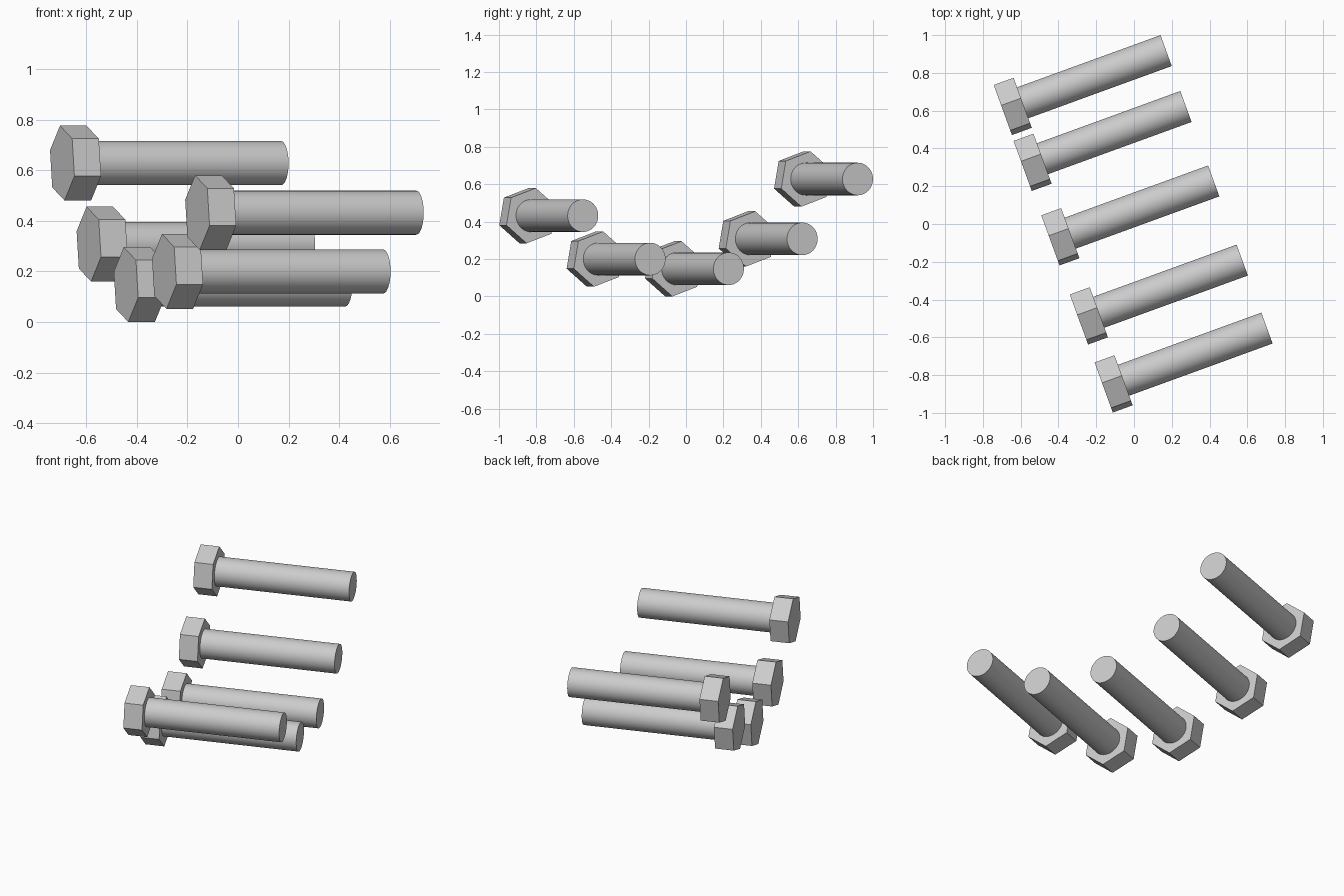
import bpy, bmesh
from math import sin, cos, radians, tau
from mathutils import Matrix, Vector

cube = bpy.data.objects.get("Cube")
if cube:
    bpy.data.objects.remove(cube, do_unlink=True)

# Plain grey metal
metal = bpy.data.materials.new("grey metal")
metal.use_nodes = True
colour = (0.6, 0.6, 0.6, 1)
metal.diffuse_color = colour
metal.node_tree.nodes["Principled BSDF"].inputs["Base Color"].default_value = colour

LENGTH, HEAD = 0.92, 0.112
HEX_RADIUS, SHAFT_RADIUS = 0.15, 0.087
TURN = Matrix.Rotation(radians(20), 4, "Z")


def prism(name, sides, radius, start, end, roll, tip):
    """Regular prism along local x, measured back from the bolt tip."""
    bm = bmesh.new()
    ring = [bm.verts.new((start, radius * sin(roll + tau * i / sides),
                          radius * cos(roll + tau * i / sides)))
            for i in range(sides)]
    cap = bm.faces.new(ring)
    grown = bmesh.ops.extrude_face_region(bm, geom=[cap], use_keep_orig=True)
    moved = [g for g in grown["geom"] if isinstance(g, bmesh.types.BMVert)]
    bmesh.ops.translate(bm, verts=moved, vec=(end - start, 0, 0))
    bmesh.ops.recalc_face_normals(bm, faces=bm.faces)
    mesh = bpy.data.meshes.new(name)
    bm.to_mesh(mesh)
    bm.free()
    mesh.materials.append(metal)
    obj = bpy.data.objects.new(name, mesh)
    obj.matrix_world = Matrix.Translation(Vector(tip)) @ TURN
    bpy.context.collection.objects.link(obj)
    return obj


# Centre of each shaft tip, from back to front
tips = [(0.17, 0.918, 0.628), (0.275, 0.622, 0.308), (0.422, 0.228, 0.148),
        (0.573, -0.191, 0.2), (0.704, -0.551, 0.432)]

bpy.ops.object.select_all(action="DESELECT")
for n, tip in enumerate(tips, 1):
    # Hexagonal head
    prism(f"bolt_head_{n}", 6, HEX_RADIUS, -LENGTH, HEAD - LENGTH, radians(10), tip)
    # Round shaft
    shaft = prism(f"bolt_shaft_{n}", 48, SHAFT_RADIUS, HEAD - LENGTH, 0, 0, tip)
    shaft.select_set(True)
    bpy.context.view_layer.objects.active = shaft
bpy.ops.object.shade_smooth_by_angle(angle=radians(30))
